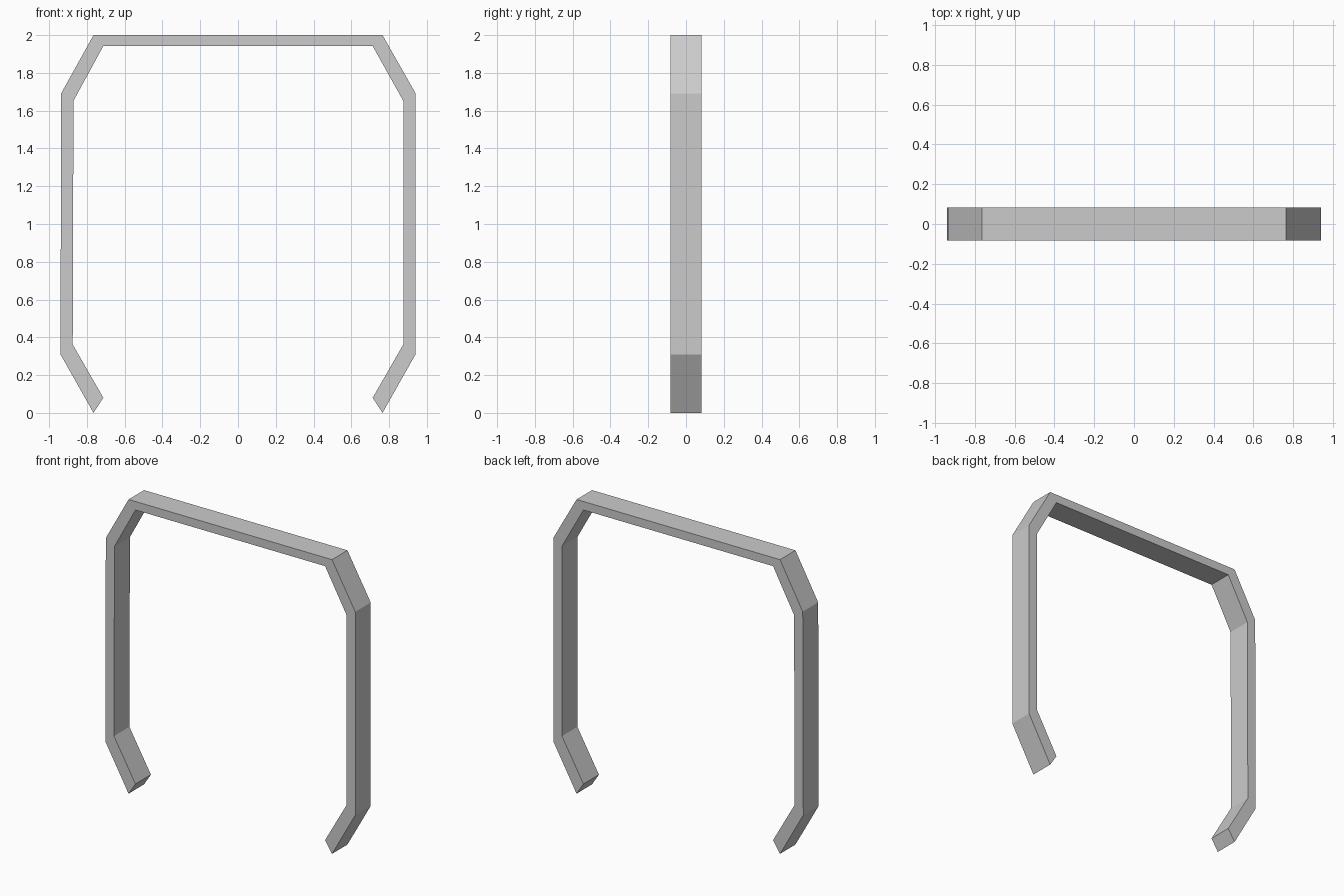
import bpy, bmesh

if "Cube" in bpy.data.objects:
    bpy.data.objects.remove(bpy.data.objects["Cube"])

HALF_DEPTH = 0.083

# (outer, inner) corner pairs in the x-z plane, from foot to top, right side
right = [((0.765, 0.0), (0.713, 0.08)),
         ((0.94, 0.31), (0.875, 0.362)),
         ((0.94, 1.692), (0.875, 1.652)),
         ((0.765, 2.0), (0.713, 1.942))]

# Left side mirrors the right; its upright leans in very slightly
left = [tuple((-x, z) for x, z in pair) for pair in right]
left[2] = ((-0.936, 1.692), (-0.871, 1.652))
path = left + right[::-1]

# Flat bar frame: one rectangular section per bend, bridged into a solid
bm = bmesh.new()
rings = []
for (ox, oz), (ix, iz) in path:
    rings.append([bm.verts.new(co) for co in (
        (ox, -HALF_DEPTH, oz), (ox, HALF_DEPTH, oz),
        (ix, HALF_DEPTH, iz), (ix, -HALF_DEPTH, iz))])
for a, b in zip(rings, rings[1:]):
    for i in range(4):
        j = (i + 1) % 4
        bm.faces.new((a[i], a[j], b[j], b[i]))
# Closed feet
bm.faces.new(rings[0])
bm.faces.new(rings[-1])
bmesh.ops.recalc_face_normals(bm, faces=bm.faces)

mesh = bpy.data.meshes.new("arch_frame")
bm.to_mesh(mesh)
bm.free()
bpy.context.collection.objects.link(bpy.data.objects.new("arch_frame", mesh))
